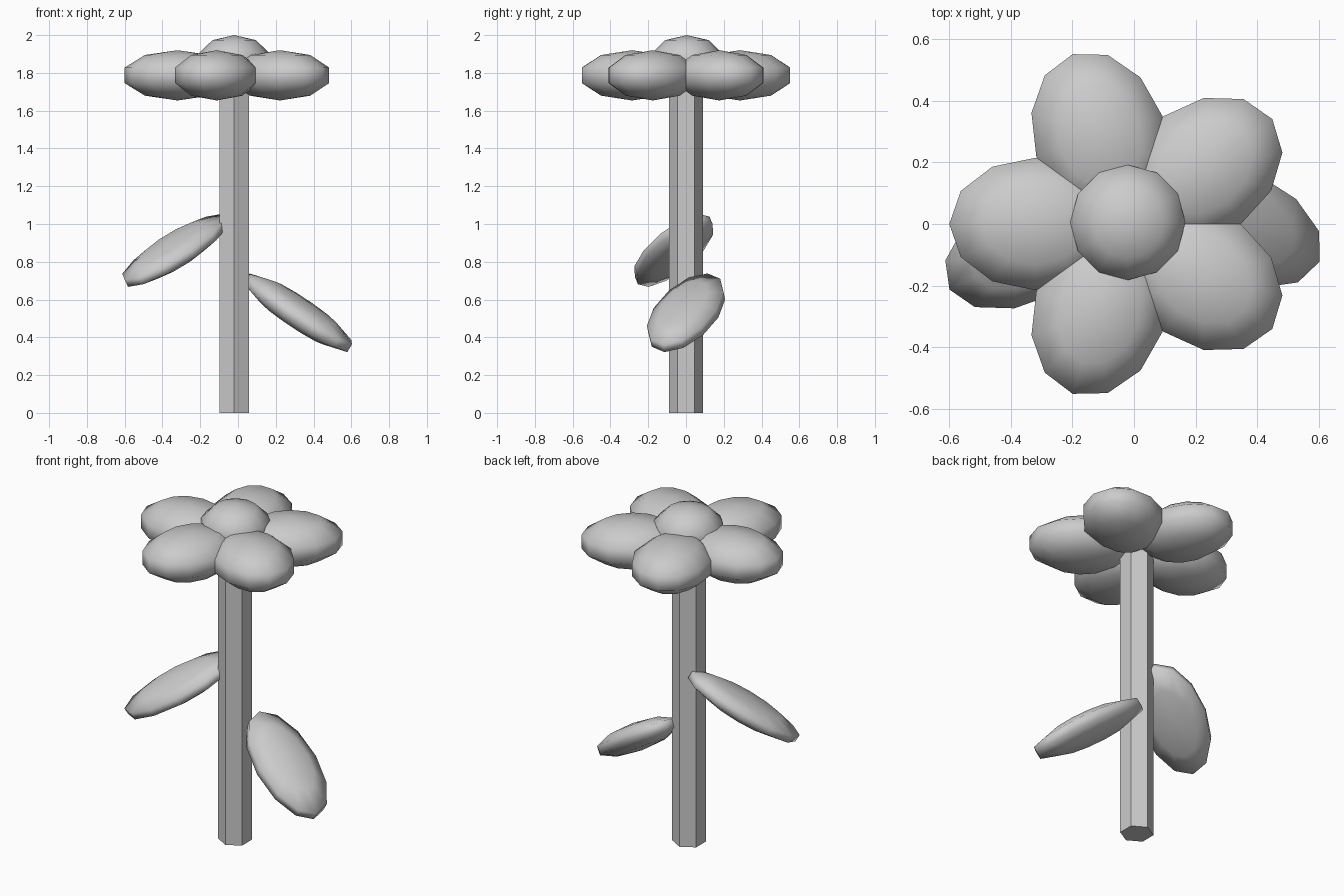
import bpy
import math
from mathutils import Matrix, Vector

cube = bpy.data.objects.get("Cube")
if cube:
    bpy.data.objects.remove(cube, do_unlink=True)

# One plain grey for the whole flower
grey = bpy.data.materials.new("soft_grey")
grey.use_nodes = True
grey.diffuse_color = (0.6, 0.6, 0.6, 1)
bsdf = next(n for n in grey.node_tree.nodes if n.type == 'BSDF_PRINCIPLED')
bsdf.inputs["Base Color"].default_value = (0.6, 0.6, 0.6, 1)

AXIS = Vector((-0.02, 0, 0))
RING = math.cos(math.radians(18))  # widest ring of a five-band sphere


def blob(name, centre, half, length_dir, normal):
    """Low-poly ellipsoid: half sizes along length, width and normal."""
    bpy.ops.mesh.primitive_uv_sphere_add(segments=12, ring_count=5, radius=1)
    obj = bpy.context.object
    obj.name = name
    n = Vector(normal).normalized()
    a = Vector(length_dir)
    a = (a - n * a.dot(n)).normalized()
    frame = Matrix((a, n.cross(a), n)).transposed().to_4x4()
    size = Matrix.Diagonal((half[0] / RING, half[1] / RING, half[2], 1))
    obj.data.transform(Matrix.Translation(centre) @ frame @ size)
    obj.data.materials.append(grey)
    bpy.ops.object.shade_smooth()
    return obj


# Hexagonal stem with a corner towards the front
bpy.ops.mesh.primitive_cylinder_add(vertices=6, radius=0.091, depth=1.76,
                                    location=AXIS + Vector((0, 0, 0.88)))
stem = bpy.context.object
stem.name = "stem"
stem.data.materials.append(grey)

# Five petals around the stem
for i in range(5):
    angle = math.pi + i * math.tau / 5
    out = Vector((math.cos(angle), math.sin(angle), 0))
    blob(f"petal_{i + 1}", AXIS + out * 0.3 + Vector((0, 0, 1.787)),
         (0.28, 0.215, 0.133), out, (0, 0, 1))

# Flower centre
blob("flower_centre", AXIS + Vector((0, 0.005, 1.86)),
     (0.187, 0.187, 0.14), (1, 0, 0), (0, 0, 1))

# Two drooping leaves
blob("left_leaf", (0.32, 0, 0.53), (0.35, 0.18, 0.078),
     (0.774, -0.337, -0.536), (0.506, -0.181, 0.843))
blob("right_leaf", (-0.335, -0.065, 0.86), (0.34, 0.18, 0.07),
     (-0.752, -0.413, -0.513), (-0.39, -0.349, 0.853))
